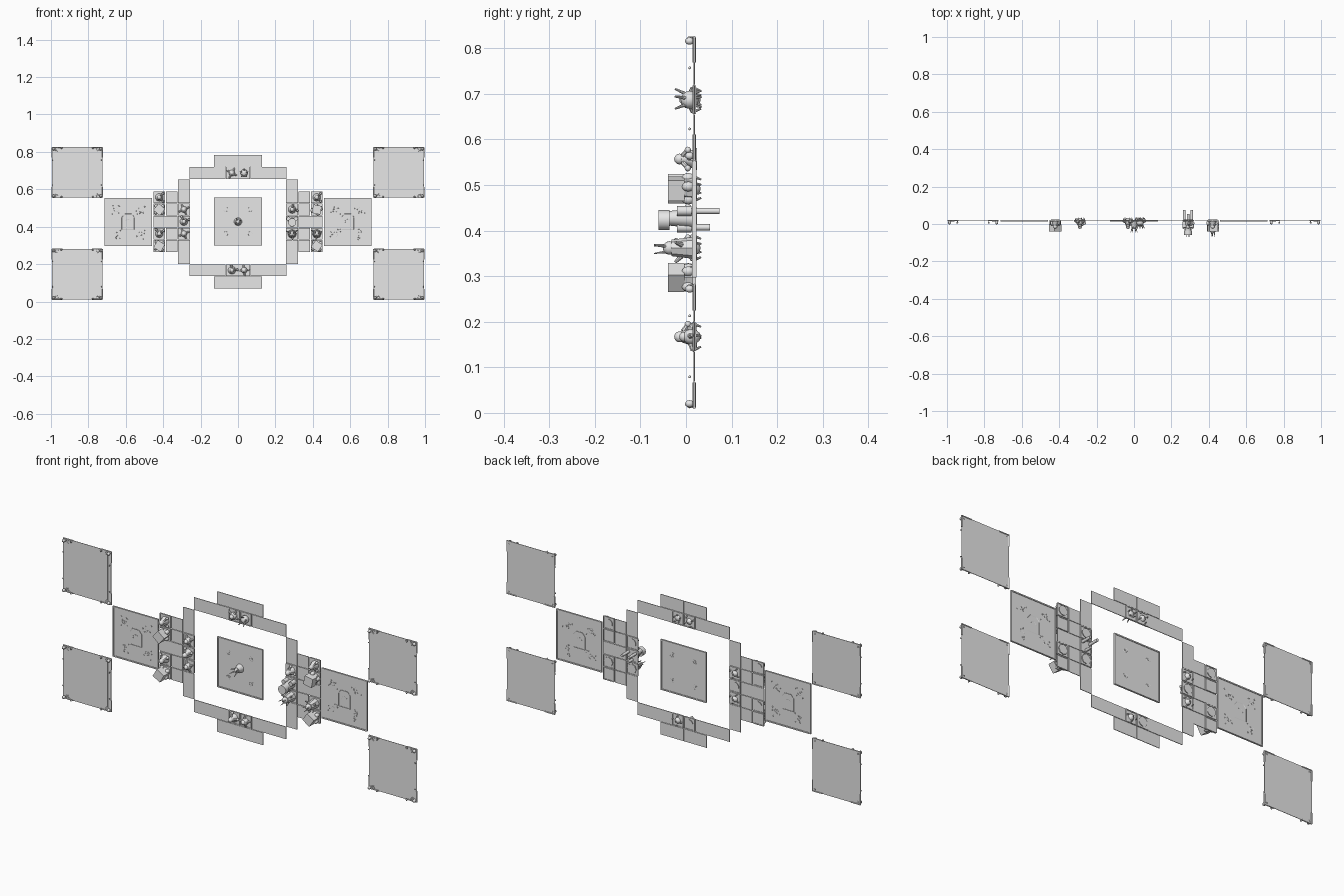
import bpy, bmesh, math, random
from mathutils import Matrix, Vector

if "Cube" in bpy.data.objects:
    bpy.data.objects.remove(bpy.data.objects["Cube"], do_unlink=True)
random.seed(4)

grey = bpy.data.materials.new("plain grey")
grey.use_nodes = True
grey.diffuse_color = (0.8, 0.8, 0.8, 1)
grey.node_tree.nodes["Principled BSDF"].inputs["Base Color"].default_value = (0.8, 0.8, 0.8, 1)

Y = 0.018      # depth of the board plane
U = 0.065      # one board square


def box(bm, c, s, turn=0):
    m = Matrix.Translation(c) @ Matrix.Rotation(turn, 4, 'Y') @ Matrix.Diagonal((*s, 1))
    bmesh.ops.create_cube(bm, size=1, matrix=m)


def ball(bm, c, r, stretch=(1, 1, 1)):
    m = Matrix.Translation(c) @ Matrix.Diagonal((*stretch, 1))
    bmesh.ops.create_uvsphere(bm, u_segments=10, v_segments=6, radius=r, matrix=m)


def rod(bm, a, b, r1, r2=None, sides=8):
    a, b = Vector(a), Vector(b)
    d = b - a
    m = Matrix.Translation((a + b) / 2) @ d.to_track_quat('Z', 'Y').to_matrix().to_4x4()
    bmesh.ops.create_cone(bm, cap_ends=True, segments=sides, radius1=r1,
                          radius2=r1 if r2 is None else r2, depth=d.length, matrix=m)


def arc(bm, c, r, start, sweep, thick, y):
    pts = [(c[0] + r * math.cos(start + sweep * i / 6), y,
            c[1] + r * math.sin(start + sweep * i / 6)) for i in range(7)]
    for a, b in zip(pts, pts[1:]):
        rod(bm, a, b, thick, sides=5)


def finish(bm, name):
    me = bpy.data.meshes.new(name)
    bm.to_mesh(me)
    bm.free()
    ob = bpy.data.objects.new(name, me)
    bpy.context.collection.objects.link(ob)
    me.materials.append(grey)
    bpy.ops.object.select_all(action='DESELECT')
    ob.select_set(True)
    bpy.context.view_layer.objects.active = ob
    bpy.ops.object.shade_smooth_by_angle(angle=math.radians(40))
    return ob


def card(name, x, z, w, h):
    bm = bmesh.new()
    box(bm, (x, Y, z), (w - 0.002, 0.003, h - 0.002))
    return finish(bm, name)


def framed_tile(name, x, z, panel):
    # square tile with raised rim, curled ornaments and a scatter of studs
    bm = bmesh.new()
    s = 0.256
    box(bm, (x, Y, z), (s, 0.003, s))
    for k in (-1, 1):
        box(bm, (x + k * (s / 2 - 0.003), Y, z), (0.006, 0.009, s))
        box(bm, (x, Y, z + k * (s / 2 - 0.003)), (s, 0.009, 0.006))
    for i in range(4):
        a = math.pi / 4 + i * math.pi / 2
        c = (x + 0.092 * math.cos(a), z + 0.092 * math.sin(a))
        arc(bm, c, 0.012, a + 1, 4.2, 0.002, Y)
        rod(bm, (c[0], Y - 0.003, c[1]), (c[0], Y + 0.003, c[1]), 0.005)
        if panel:
            for _ in range(6):
                p = (c[0] + random.uniform(-0.028, 0.028), c[1] + random.uniform(-0.028, 0.028))
                ball(bm, (p[0], Y, p[1]), 0.0035)
    if panel:
        corners = [(-0.033, -0.04), (0.033, -0.04), (0.033, 0.025), (0.018, 0.043),
                   (-0.018, 0.043), (-0.033, 0.025)]
        for a, b in zip(corners, corners[1:] + corners[:1]):
            rod(bm, (x + a[0], Y, z + a[1]), (x + b[0], Y, z + b[1]), 0.0025, sides=5)
        arc(bm, (x, z), 0.015, 0.5, 3, 0.002, Y)
    finish(bm, name)


def mat(name, x, z):
    # large plain mat with a thin border and curled corner brackets
    bm = bmesh.new()
    s = 0.27
    box(bm, (x, Y, z), (s, 0.002, s))
    for sx in (-1, 1):
        box(bm, (x + sx * 0.115, Y - 0.0008, z), (0.001, 0.001, 0.23))
        for sz in (-1, 1):
            cx, cz = x + sx * 0.134, z + sz * 0.134
            rod(bm, (cx, Y, cz), (cx - sx * 0.055, Y, cz), 0.0035, sides=6)
            rod(bm, (cx, Y, cz), (cx, Y, cz - sz * 0.055), 0.0035, sides=6)
            rod(bm, (cx - sx * 0.05, Y, cz), (cx - sx * 0.05, 0.004, cz), 0.002, sides=5)
            ball(bm, (cx - sx * 0.05, 0.007, cz - sz * 0.003), 0.005)
            ball(bm, (cx - sx * 0.003, 0.008, cz - sz * 0.067), 0.003)
            ball(bm, (cx - sx * 0.008, 0.008, cz - sz * 0.008), 0.008, (1, 1.3, 1))
            rod(bm, (cx - sx * 0.01, Y, cz - sz * 0.01), (cx - sx * 0.028, Y - 0.003, cz - sz * 0.02), 0.004, 0.001)
            arc(bm, (cx - sx * 0.025, cz - sz * 0.007), 0.007, 0, 4, 0.0016, Y - 0.003)
    finish(bm, name)


def figure(name, x, z, kind, turn=0.0):
    # playing piece standing out from its square
    bm = bmesh.new()
    for k in (-1, 1):
        box(bm, (x + k * 0.029, Y, z), (0.004, 0.008, 0.06))
        box(bm, (x, Y, z + k * 0.029), (0.06, 0.008, 0.004))

    def at(r, a, y):
        return (x + r * math.cos(a + turn), y, z + r * math.sin(a + turn))

    if kind == "block":
        box(bm, (x, -0.021, z), (0.046, 0.036, 0.046), turn)
        rod(bm, (x, Y, z), (x, -0.03, z), 0.025, 0.02)
        for i in range(4):
            ball(bm, at(0.024, i * math.pi / 2, 0.005), 0.011, (1, 1.3, 1))
    elif kind == "robed":
        rod(bm, (x, Y + 0.006, z), (x, -0.012, z), 0.024, 0.011, 10)
        ball(bm, (x, -0.014, z), 0.012)
        for k in (-0.8, 0.8):
            rod(bm, at(0.012, k, -0.006), at(0.028, k, 0.004), 0.006, 0.004)
            ball(bm, at(0.028, k, 0.004), 0.007)
    elif kind == "limbed":
        ball(bm, (x, 0.012, z), 0.017, (1, 1.2, 1))
        ball(bm, (x, -0.004, z), 0.011)
        for i in range(4):
            a = math.pi / 4 + i * math.pi / 2
            rod(bm, at(0.008, a, 0.008), at(0.03, a, 0.014), 0.007, 0.004)
            rod(bm, at(0.03, a, 0.014), at(0.022, a, 0.033), 0.004, 0.002)
    elif kind == "horned":
        rod(bm, (x, Y + 0.006, z), (x, -0.032, z), 0.025, 0.018)
        ball(bm, (x, -0.036, z), 0.015)
        for i in range(3):
            a = i * math.tau / 3
            rod(bm, at(0.008, a, -0.036), at(0.012, a, -0.07), 0.004, 0.001)
            rod(bm, at(0.018, a, -0.01), at(0.032, a, -0.024), 0.006, 0.003)
    elif kind == "spiked":
        ball(bm, (x, 0.008, z), 0.02)
        for i in range(5):
            a = i * math.tau / 5
            rod(bm, at(0.01, a, 0.006), at(0.024, a, -0.024), 0.0045, 0.002)
            rod(bm, at(0.012, a, 0.01), at(0.02, a, 0.034), 0.004, 0.002)
    elif kind == "cannon":
        rod(bm, (x, -0.06, z - 0.004), (x, -0.036, z - 0.004), 0.022, sides=12)
        rod(bm, (x, -0.036, z), (x, Y, z), 0.016, 0.022, 10)
        for dx, dz, end in ((-0.02, 0.016, 0.074), (0.02, 0.016, 0.074), (0, -0.02, 0.053)):
            rod(bm, (x + dx, -0.012, z + dz), (x + dx, end, z + dz), 0.007, sides=10)
            rod(bm, (x + dx, -0.02, z + dz), (x + dx, 0.012, z + dz), 0.011, sides=10)
    finish(bm, name)


# corner mats and large framed tiles
for side, sx in (("right", -1), ("left", 1)):
    mat(f"{side}_upper_mat", sx * 0.86, 0.69)
    mat(f"{side}_lower_mat", sx * 0.86, 0.146)
    framed_tile(f"{side}_framed_tile", sx * 0.587, 0.425, True)
framed_tile("centre_tile", 0, 0.427, False)

# ring of cards, mirrored left and right
MID = 0.427
for side, sx in (("right", -1), ("left", 1)):
    for level, sz in (("top", 1), ("bottom", -1)):
        inner = MID + sz * 4 * U
        card(f"{side}_{level}_long_card", sx * 2.5 * U, inner, 3 * U, U)
        card(f"{side}_{level}_centre_square", sx * U / 2, inner, U, U)
        card(f"{side}_{level}_outer_card", sx * U, inner + sz * U, 2 * U, U)
        card(f"{side}_{level}_tall_card", sx * 4.45 * U, MID + sz * 2.5 * U, U, 2 * U)
    for row in range(-2, 3):
        z = MID + row * U
        if abs(row) < 2:
            card(f"{side}_inner_square", sx * 4.45 * U, z, U, U)
        if row == 0:
            card(f"{side}_middle_card", sx * 5.97 * U, z, 2 * U, U)
        else:
            card(f"{side}_wing_card", sx * 5.45 * U, z, U, U)
            card(f"{side}_wing_square", sx * 6.48 * U, z, 0.062, 0.062)

# playing pieces
for i, row in enumerate((2, 1, -1, -2)):
    z = MID + row * U
    figure("left_wing_piece", 6.48 * U, z, ("robed", "block", "horned", "block")[i], i * 0.2)
    figure("right_wing_piece", -6.48 * U, z, ("robed", "block", "robed", "block")[i], i * 0.7)
for row, kind in ((1, "robed"), (0, "cannon"), (-1, "horned")):
    figure("left_inner_piece", 4.45 * U, MID + row * U, kind, 0.6)
for row, kind in ((1, "limbed"), (0, "robed"), (-1, "limbed")):
    figure("right_inner_piece", -4.45 * U, MID + row * U, kind, 1.2)
for sx, top, low in ((-1, "limbed", "robed"), (1, "spiked", "limbed")):
    figure("top_piece", sx * U / 2, MID + 4 * U, top, 0.3)
    figure("bottom_piece", sx * U / 2, MID - 4 * U, low, 0.9)

# clawed piece in the middle of the centre tile
bm = bmesh.new()
rod(bm, (0, Y, MID), (0, -0.012, MID), 0.022, 0.014, 10)
ball(bm, (0, -0.012, MID), 0.013)
for i in range(4):
    a = i * math.pi / 2 + 0.5
    c, s = math.cos(a), math.sin(a)
    rod(bm, (0.008 * c, -0.01, MID + 0.008 * s), (0.02 * c, -0.046, MID + 0.02 * s), 0.004, 0.001)
finish(bm, "centre_piece")
